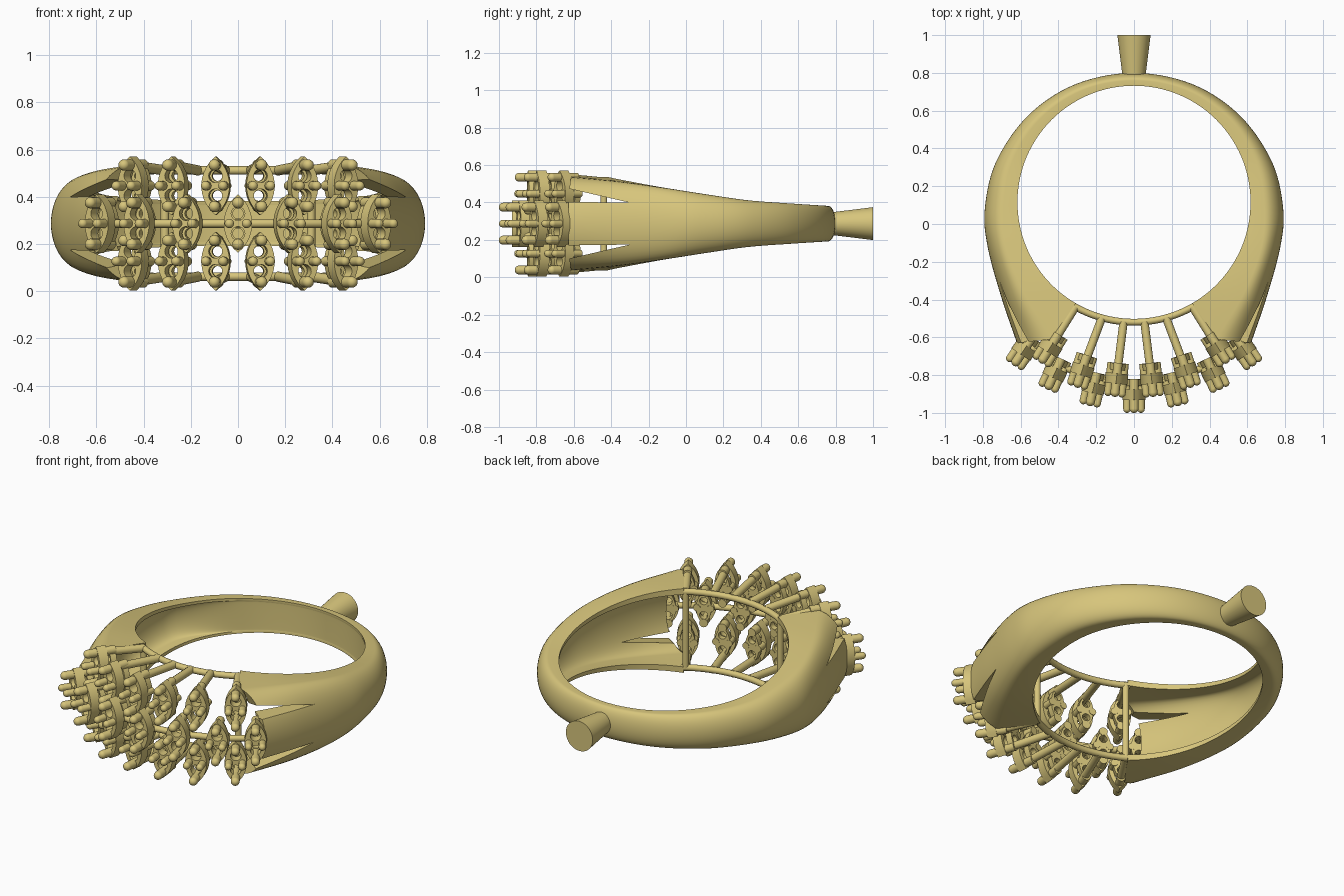
import bpy, bmesh
from math import sin, cos, pi, radians, sqrt
from mathutils import Vector, Matrix

if "Cube" in bpy.data.objects:
    bpy.data.objects.remove(bpy.data.objects["Cube"])

ZC = 0.287                      # mid height of the ring
gold = bpy.data.materials.new("gold")
gold.diffuse_color = (0.68, 0.56, 0.20, 1)
gold.use_nodes = True
gold.node_tree.nodes["Principled BSDF"].inputs["Base Color"].default_value = gold.diffuse_color


def add(name, mesh):
    ob = bpy.data.objects.new(name, mesh)
    bpy.context.collection.objects.link(ob)
    if not mesh.materials:
        mesh.materials.append(gold)
    return ob


def from_bm(name, bm):
    bmesh.ops.recalc_face_normals(bm, faces=bm.faces)
    me = bpy.data.meshes.new(name)
    bm.to_mesh(me)
    bm.free()
    return me


def rod(bm, a, b, r, r2=None, ball=False, seg=16):
    a, b = Vector(a), Vector(b)
    d = b - a
    m = Matrix.Translation((a + b) / 2) @ d.to_track_quat('Z', 'Y').to_matrix().to_4x4()
    bmesh.ops.create_cone(bm, cap_ends=True, segments=seg, radius1=r, radius2=r if r2 is None else r2,
                          depth=d.length, matrix=m)
    if ball:
        bmesh.ops.create_uvsphere(bm, u_segments=seg, v_segments=10, radius=r, matrix=Matrix.Translation(b))


def tube(name, pts, r):
    cu = bpy.data.curves.new(name, 'CURVE')
    cu.dimensions = '3D'
    cu.bevel_depth, cu.bevel_resolution, cu.use_fill_caps = r, 4, True
    sp = cu.splines.new('POLY')
    sp.points.add(len(pts) - 1)
    for p, q in zip(sp.points, pts):
        p.co = (*q, 1)
    return add(name, cu)


# Shank: lofted C-section with domed outside, flat sides, hollow underside
angle = [0, 25, 48, 70, 92, 112, 132, 150]
side = [(0, .76), (.27, .71), (.5, .555), (.645, .33), (.69, .1), (.675, -.12), (.585, -.36), (.435, -.61)]
crown = [(0, .80), (.31, .74), (.56, .575), (.73, .33), (.79, .08), (.775, -.12), (.705, -.38), (.62, -.63)]
half = [.095, .098, .108, .125, .158, .192, .225, .25]
hollow = [.0, .0, .1, .7, .7, .7, .7, .7]
keys = [Vector((a, *s, *c, h, f)) for a, s, c, h, f in zip(angle, side, crown, half, hollow)]
mirror_first = keys[1].copy()
for i in (0, 1, 3):
    mirror_first[i] *= -1
ctrl = [mirror_first] + keys + [2 * keys[-1] - keys[-2]]


def catmull(p, t):
    a, b, c, d = p
    return .5 * (2 * b + (c - a) * t + (2 * a - 5 * b + 4 * c - d) * t * t + (3 * b - a - 3 * c + d) * t ** 3)


stations = [catmull(ctrl[i:i + 4], k / 7) for i in range(7) for k in range(7)] + [keys[-1]]


def section(st, sx):
    a, sxx, sy, cx, cy, h, f = st
    I = Vector((.617 * sin(radians(a)), .115 + .617 * cos(radians(a))))
    S, C = Vector((sxx, sy)), Vector((cx, cy))
    f = min(max(f, .02), .7)
    pts = [(I, h)]
    ts = [pi / 2 - pi * k / 20 for k in range(21)]
    pts += [(S + (C - S) * cos(t), h * sin(t)) for t in ts]
    pts += [(I, -h), (I, -h * .86)]
    pts += [(I + f * (S + (C - S) * cos(t) - I), h * .84 * sin(t)) for t in reversed(ts)]
    pts += [(I, h * .86)]
    return [(sx * p.x, p.y, ZC + z) for p, z in pts]


bm = bmesh.new()
rings = [section(s, -1) for s in reversed(stations[1:])] + [section(s, 1) for s in stations]
rings = [[bm.verts.new(p) for p in r] for r in rings]
for r, q in zip(rings, rings[1:]):
    n = len(r)
    for k in range(n):
        bm.faces.new((r[k], r[(k + 1) % n], q[(k + 1) % n], q[k]))
bm.faces.new(rings[0])
bm.faces.new(rings[-1])
shank = add("shank", from_bm("shank", bm))

# Tapered slots that split each shoulder into three arms
bm = bmesh.new()
for s in (-1, 1):
    tri = [(-.30, .112), (-.9, .12), (-.9, .25)]
    ends = [[bm.verts.new((x, y, ZC + s * z)) for y, z in tri] for x in (-1, 1)]
    bm.faces.new(ends[0])
    bm.faces.new(ends[1])
    for k in range(3):
        bm.faces.new((ends[0][k], ends[0][k - 2], ends[1][k - 2], ends[1][k]))
cutter = add("slot_cutter", from_bm("slot_cutter", bm))
cutter.hide_render = True
mod = shank.modifiers.new("slots", 'BOOLEAN')
mod.operation, mod.object, mod.solver = 'DIFFERENCE', cutter, 'EXACT'
bpy.context.view_layer.objects.active = shank
bpy.ops.object.modifier_apply(modifier="slots")
bpy.data.objects.remove(cutter)

# Tapered stem at the back
bm = bmesh.new()
rod(bm, (0, .775, ZC), (0, 1, ZC), .06, .088, seg=40)
add("back_stem", from_bm("back_stem", bm))


# Marquise seat: pierced plate, smaller gallery plate, four prongs
def marquise(L, W, hole, thick, z):
    cu = bpy.data.curves.new("outline", 'CURVE')
    cu.dimensions, cu.fill_mode, cu.extrude = '2D', 'BOTH', thick / 2
    R = (L * L + W * W) / (2 * W)
    ys = [-L + 2 * L * k / 14 for k in range(15)]
    right = [(sqrt(R * R - y * y) - R + W, y) for y in ys]
    loops = [right + [(-x, y) for x, y in reversed(right[1:-1])]]
    for c in (-.042, .042):
        loops.append([(hole * cos(k * pi / 9), c + hole * sin(k * pi / 9)) for k in range(18)])
    for loop in loops:
        sp = cu.splines.new('POLY')
        sp.points.add(len(loop) - 1)
        sp.use_cyclic_u = True
        for p, q in zip(sp.points, loop):
            p.co = (*q, 0, 1)
    ob = bpy.data.objects.new("outline", cu)
    bpy.context.collection.objects.link(ob)
    me = bpy.data.meshes.new_from_object(ob.evaluated_get(bpy.context.evaluated_depsgraph_get()))
    me.transform(Matrix.Translation((0, 0, z)))
    bpy.data.objects.remove(ob)
    return me


bm = bmesh.new()
bm.from_mesh(marquise(.124, .06, .029, .055, -.002))
bm.from_mesh(marquise(.1, .042, .022, .035, -.065))
bmesh.ops.remove_doubles(bm, verts=bm.verts, dist=1e-5)
for s in (-1, 1):
    rod(bm, (0, s * .088, -.085), (0, s * .088, .072), .024, ball=True)
    rod(bm, (s * .037, 0, -.085), (s * .037, 0, .075), .02, ball=True)
seat_mesh = from_bm("seat", bm)


def seat(name, x, y, z, tilt):
    ob = add(name, seat_mesh)
    ob.location = (x, y, z)
    ob.rotation_euler = (pi / 2, 0, radians(tilt))


middle_row = [(0, -.905, 0), (.215, -.87, 13), (.42, -.79, 25), (.585, -.67, 34)]
outer_row = [(.093, -.82, 6), (.275, -.775, 18), (.445, -.655, 32)]
strut_foot = [.055, .17, .31]


def rail_y(x):
    return .115 - sqrt(.635 ** 2 - x * x)


struts = bmesh.new()
for sx in (-1, 1):
    for i, (x, y, t) in enumerate(middle_row):
        if i or sx > 0:
            seat("middle_seat", sx * x, y, ZC, sx * t)
    for (x, y, t), fx in zip(outer_row, strut_foot):
        for sz in (-1, 1):
            seat("outer_seat", sx * x, y, ZC + sz * .16, sx * t)
            # struts run from the inner rail to the seat's outer tip prong
            rod(struts, (sx * fx, rail_y(fx), ZC + sz * .225), (sx * x, y, ZC + sz * .246), .022)
    # upright bar closing the end of each shoulder
    rod(struts, (sx * .31, rail_y(.31), ZC - .225), (sx * .31, rail_y(.31), ZC + .225), .018)
add("struts", from_bm("struts", struts))

# Inner rails and the bridge behind the middle row
for sz in (-1, 1):
    xs = [-.33 + .66 * k / 24 for k in range(25)]
    tube("inner_rail", [(x, rail_y(x), ZC + sz * .225) for x in xs], .018)
path = [(-x, y + .05, ZC) for x, y, t in reversed(middle_row[1:])] + [(x, y + .05, ZC) for x, y, t in middle_row]
tube("middle_bridge", path, .018)

# Smooth shading with crisp edges
bpy.ops.object.select_all(action='DESELECT')
done = set()
for ob in bpy.context.scene.objects:
    if ob.type == 'MESH' and ob.data.name not in done:
        done.add(ob.data.name)
        ob.data.shade_smooth()
        ob.data.set_sharp_from_angle(angle=radians(35))
